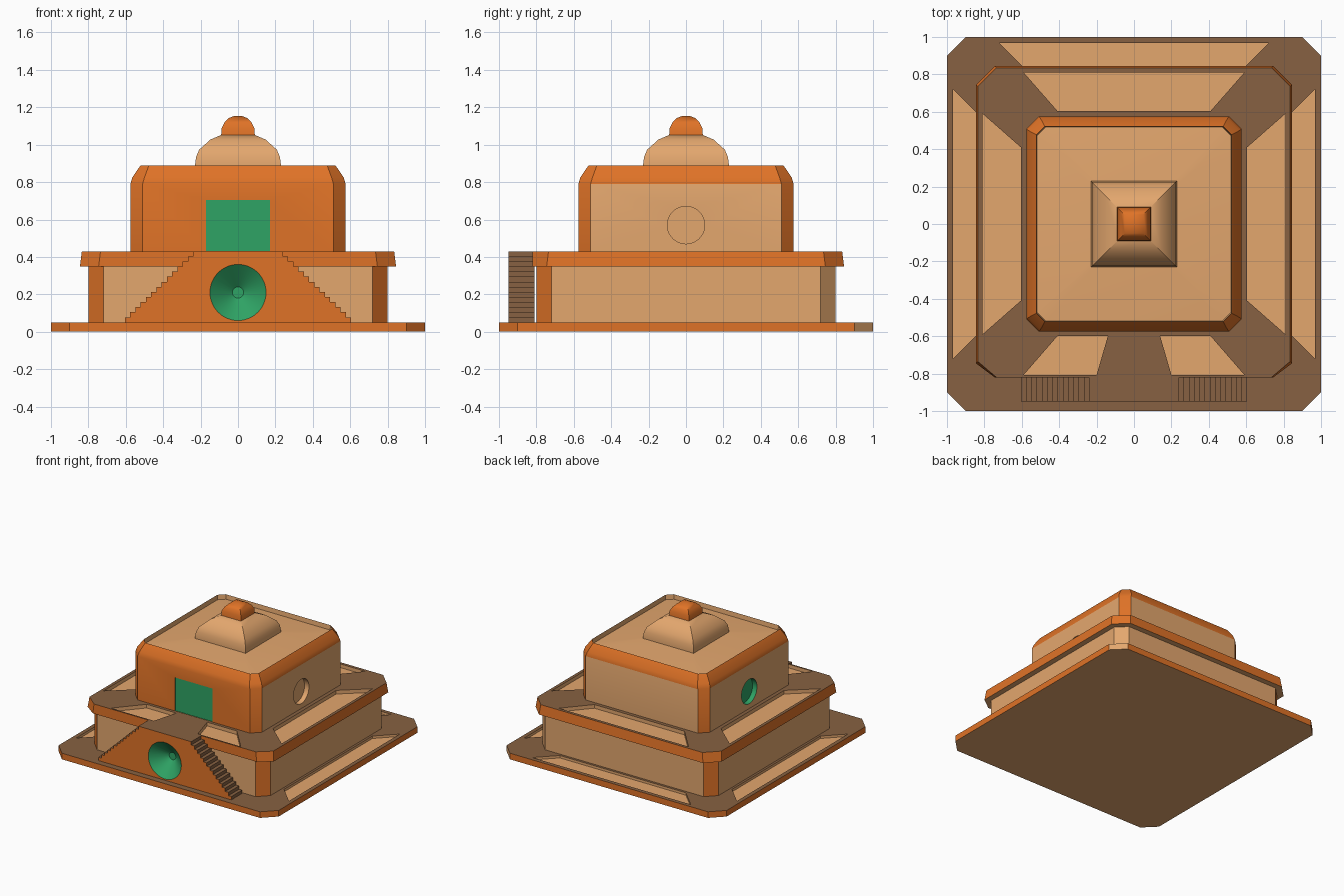
import bpy, bmesh, math
from mathutils import Vector, Matrix

if "Cube" in bpy.data.objects:
    bpy.data.objects.remove(bpy.data.objects["Cube"])

ORANGE, TAN, BROWN, GREEN = range(4)
MATS = []
for mat_name, rgb in (("orange", (0.74, 0.17, 0.02)), ("tan", (0.77, 0.385, 0.155)),
                      ("brown", (0.242, 0.12, 0.054)), ("green", (0.028, 0.37, 0.13))):
    m = bpy.data.materials.new(mat_name)
    m.diffuse_color = (*rgb, 1)
    m.use_nodes = True
    m.node_tree.nodes["Principled BSDF"].inputs["Base Color"].default_value = m.diffuse_color
    MATS.append(m)


def loft(name, rings, bands, caps):
    """Join rings of points; bands are colours or rules taking a face normal."""
    bm = bmesh.new()
    loops = [[bm.verts.new(p) for p in r] for r in rings]
    n = len(loops[0])
    tagged = []
    for a, b, col in zip(loops, loops[1:], bands):
        for i in range(n):
            j = (i + 1) % n
            tagged.append((bm.faces.new((a[i], a[j], b[j], b[i])), col))
    tagged.append((bm.faces.new(loops[0][::-1]), caps[0]))
    tagged.append((bm.faces.new(loops[-1]), caps[1]))
    bmesh.ops.recalc_face_normals(bm, faces=bm.faces)
    for f, col in tagged:
        f.normal_update()
        f.material_index = col(f.normal) if callable(col) else col
    me = bpy.data.meshes.new(name)
    bm.to_mesh(me)
    bm.free()
    for m in MATS:
        me.materials.append(m)
    ob = bpy.data.objects.new(name, me)
    bpy.context.collection.objects.link(ob)
    return ob


def octagon(h, c, z):
    k = h - c
    return [(h, -k, z), (h, k, z), (k, h, z), (-k, h, z),
            (-h, k, z), (-h, -k, z), (-k, -h, z), (k, -h, z)]


def square(h, z):
    return [(h, -h, z), (h, h, z), (-h, h, z), (-h, -h, z)]


def circle_ring(centre, r, axis, n=48):
    rot = Vector(axis).to_track_quat('Z', 'Y')
    return [Vector(centre) + rot @ Vector((r * math.cos(t), r * math.sin(t), 0))
            for t in (2 * math.pi * i / n for i in range(n))]


def cut(ob, cutter):
    cutter.hide_render = True
    mod = ob.modifiers.new("cut", 'BOOLEAN')
    mod.operation = 'DIFFERENCE'
    mod.solver = 'EXACT'
    mod.object = cutter
    bpy.context.view_layer.objects.active = ob
    bpy.ops.object.modifier_apply(modifier=mod.name)
    bpy.data.objects.remove(cutter)


def panel(ob, outline, angle, z0, z1):
    """Sunken tan panel, turned about z."""
    rot = Matrix.Rotation(angle, 3, 'Z')
    rings = [[rot @ Vector((x, y, z)) for x, y in outline] for z in (z0, z1)]
    cut(ob, loft("panel_cutter", rings, [TAN], (TAN, TAN)))


def corner(n):
    return abs(n.x) > 0.5 and abs(n.y) > 0.5


def back_right(n):
    return n.x > 0.5 and n.y > 0.5


SIDES = (-math.pi / 2, 0, math.pi / 2)   # right, back, left

# Ground slab with sunken panels
base = loft("base_slab", [octagon(1, 0.1, 0), octagon(1, 0.1, 0.05)],
            [lambda n: TAN if back_right(n) else ORANGE], (TAN, BROWN))
for a in SIDES:
    panel(base, [(-0.72, 0.967), (0.72, 0.967), (0.573, 0.82), (-0.573, 0.82)], a, 0.03, 0.08)

# Lower storey
loft("lower_walls", [octagon(0.8, 0.08, 0.05), octagon(0.8, 0.08, 0.35)],
     [lambda n: ORANGE if corner(n) and not back_right(n) else TAN], (BROWN, BROWN))

# Terrace deck with sunken panels, front edge pulled back
rings = [[(x, max(y, -0.82), z) for x, y, z in octagon(h, 0.1, zz)]
         for h, zz in ((0.845, 0.35), (0.835, 0.43))]
deck = loft("terrace_deck", rings, [ORANGE], (TAN, BROWN))
for a in SIDES:
    panel(deck, [(-0.59, 0.81), (0.59, 0.81), (0.41, 0.605), (-0.41, 0.605)], a, 0.4, 0.5)
for s in (-1, 1):
    panel(deck, [(0.59 * s, -0.807), (0.2 * s, -0.807), (0.14 * s, -0.6), (0.41 * s, -0.6)], 0, 0.4, 0.5)

# Double staircase block with a conical dish in its front
STEPS = 14
half = []
for i in range(STEPS):
    x = 0.605 - (0.605 - 0.24) * i / (STEPS - 1)
    half += [(x, 0.05 + 0.38 * i / STEPS), (x, 0.05 + 0.38 * (i + 1) / STEPS)]
outline = half + [(-x, z) for x, z in reversed(half)]
stairs = loft("front_stairs", [[(x, y, z) for x, z in outline] for y in (-0.95, -0.81)],
              [BROWN], (ORANGE, BROWN))
cut(stairs, loft("dish_cutter", [circle_ring((0, -0.96, 0.21), 0.162, (0, 1, 0)),
                                 circle_ring((0, -0.85, 0.21), 0.03, (0, 1, 0))],
                 [GREEN], (GREEN, GREEN)))

# Upper storey with rounded rim and sunken, gently sloping roof
upper = loft("upper_storey",
             [octagon(0.575, 0.065, 0.43), octagon(0.575, 0.065, 0.79),
              octagon(0.565, 0.065, 0.825), octagon(0.522, 0.045, 0.888),
              octagon(0.518, 0.045, 0.85), octagon(0.22, 0.02, 0.88)],
             [lambda n: ORANGE if corner(n) or n.y < -0.9 else TAN,
              ORANGE, ORANGE, TAN, TAN], (BROWN, TAN))
# Round side windows: tan on the right, green on the left
for s, col in ((1, TAN), (-1, GREEN)):
    cut(upper, loft("window_cutter", [circle_ring((s * x, 0, 0.57), 0.1, (1, 0, 0)) for x in (0.535, 0.65)],
                    [col], (col, col)))
# Green door inset in the front wall
cut(upper, loft("door_cutter", [[(x, y, z) for x, z in ((-0.17, 0.432), (0.17, 0.432), (0.17, 0.705), (-0.17, 0.705))]
                                for y in (-0.6, -0.571)], [GREEN], (GREEN, GREEN)))

# Rounded square dome and its cap
dome = loft("roof_dome", [square(h, z) for h, z in ((0.23, 0.86), (0.23, 0.89), (0.224, 0.935), (0.208, 0.973),
                                                    (0.148, 1.027), (0.085, 1.054))],
            [TAN] * 5, (TAN, TAN))
cap = loft("dome_cap", [square(h, z) for h, z in ((0.09, 1.05), (0.087, 1.09), (0.072, 1.12),
                                                  (0.05, 1.142), (0.02, 1.154))],
           [ORANGE] * 4, (ORANGE, ORANGE))

# Smooth the curved parts, keep real edges sharp
for ob, angle in ((stairs, 12), (upper, 25), (dome, 32), (cap, 32)):
    bpy.ops.object.select_all(action='DESELECT')
    ob.select_set(True)
    bpy.context.view_layer.objects.active = ob
    bpy.ops.object.shade_smooth_by_angle(angle=math.radians(angle))
